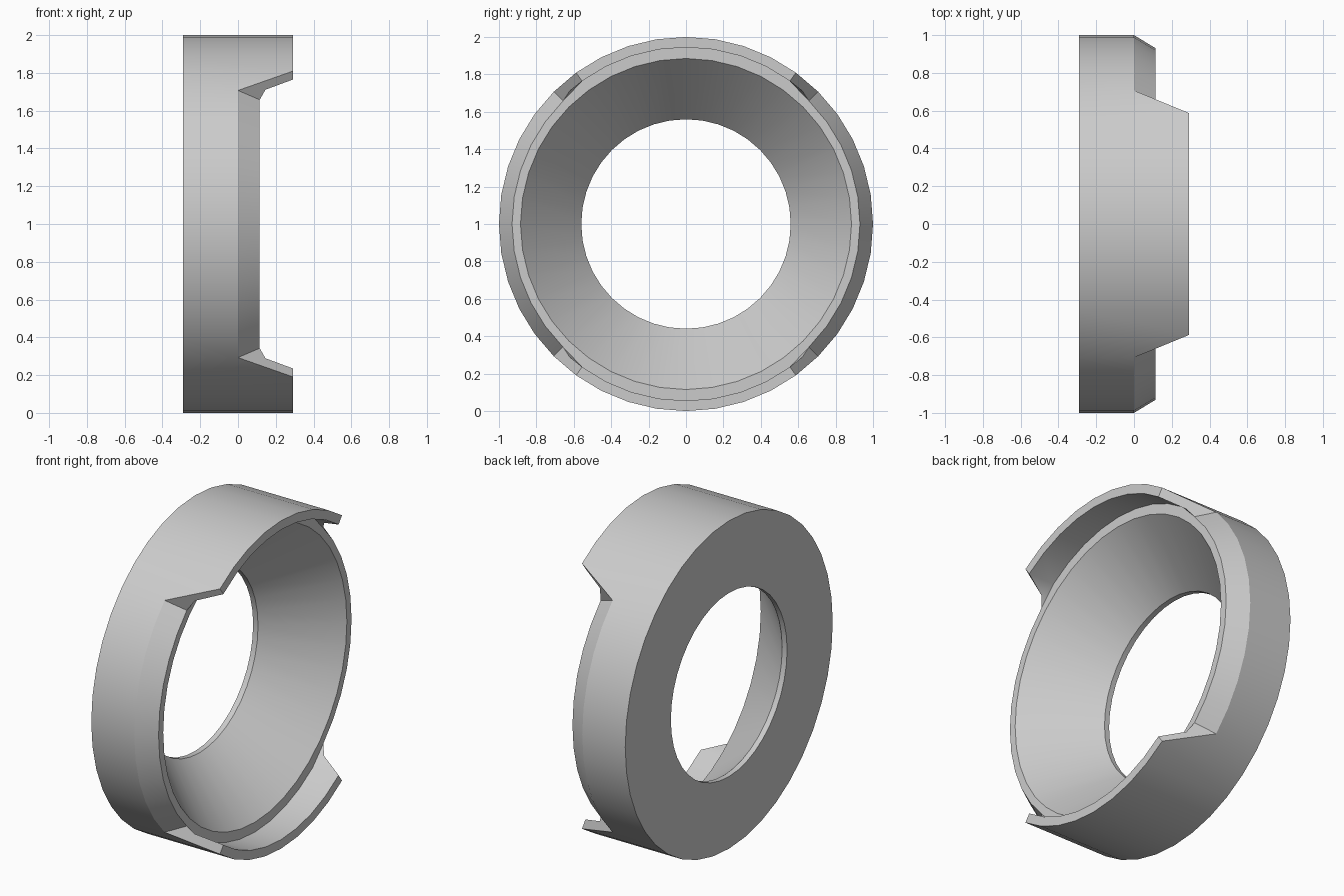
import bpy
import bmesh
from math import sin, cos, pi, radians

cube = bpy.data.objects.get("Cube")
if cube:
    bpy.data.objects.remove(cube, do_unlink=True)

SEGMENTS = 40
HALF = 5      # steps from the vertical to the foot of a tab
BACK, LIP, MID, RIM, TIP = -0.29, -0.257, 0.0, 0.115, 0.29
HOLE, BOWL, BEVEL, TAB, OUTER = 0.56, 0.885, 0.93, 0.945, 1.0

grey = bpy.data.materials.new("Grey")
grey.use_nodes = True
grey.diffuse_color = (0.6, 0.6, 0.6, 1)
grey.node_tree.nodes["Principled BSDF"].inputs["Base Color"].default_value = (0.6, 0.6, 0.6, 1)

bm = bmesh.new()
cache = {}


def vert(step, x, r):
    """Shared vertex on the ring, step counted from the top."""
    key = (round(step % SEGMENTS, 3), x, r)
    if key not in cache:
        a = 2 * pi * step / SEGMENTS
        cache[key] = bm.verts.new((x, r * sin(a), 1 + r * cos(a)))
    return cache[key]


def face(*points):
    bm.faces.new([vert(*p) for p in points])


def strip(i, j, profile):
    for (x0, r0), (x1, r1) in zip(profile, profile[1:]):
        face((i, x0, r0), (j, x0, r0), (j, x1, r1), (i, x1, r1))


def from_vertical(step):
    s = step % (SEGMENTS // 2)
    return min(s, SEGMENTS // 2 - s)


for i in range(SEGMENTS):
    j = i + 1
    # Back face, lip and conical bowl
    strip(i, j, [(BACK, OUTER), (BACK, HOLE), (LIP, HOLE), (RIM, BOWL)])
    a, b = from_vertical(i), from_vertical(j)
    if min(a, b) >= HALF:
        # Bevelled side of the ring
        strip(i, j, [(RIM, BOWL), (RIM, BEVEL), (MID, OUTER), (BACK, OUTER)])
    elif max(a, b) < HALF:
        # Raised tab
        strip(i, j, [(RIM, BOWL), (RIM, TAB), (TIP, TAB), (TIP, OUTER), (BACK, OUTER)])
    else:
        # Slanted end of a tab
        foot, top = (i, j) if a == HALF else (j, i)
        notch = (foot + (top - foot) * 0.42, 0.145, TAB)
        face((foot, RIM, BOWL), (foot, RIM, BEVEL), (top, RIM, TAB), (top, RIM, BOWL))
        face((foot, RIM, BEVEL), notch, (top, RIM, TAB))
        face(notch, (top, TIP, TAB), (top, RIM, TAB))
        face((foot, MID, OUTER), (top, TIP, OUTER), (top, TIP, TAB), notch, (foot, RIM, BEVEL))
        face((foot, BACK, OUTER), (foot, MID, OUTER), (top, TIP, OUTER), (top, BACK, OUTER))

bmesh.ops.recalc_face_normals(bm, faces=bm.faces)
mesh = bpy.data.meshes.new("collar_ring")
bm.to_mesh(mesh)
bm.free()
mesh.materials.append(grey)
ring = bpy.data.objects.new("collar_ring", mesh)
bpy.context.collection.objects.link(ring)

bpy.ops.object.select_all(action="DESELECT")
ring.select_set(True)
bpy.context.view_layer.objects.active = ring
bpy.ops.object.shade_smooth_by_angle(angle=radians(30))
